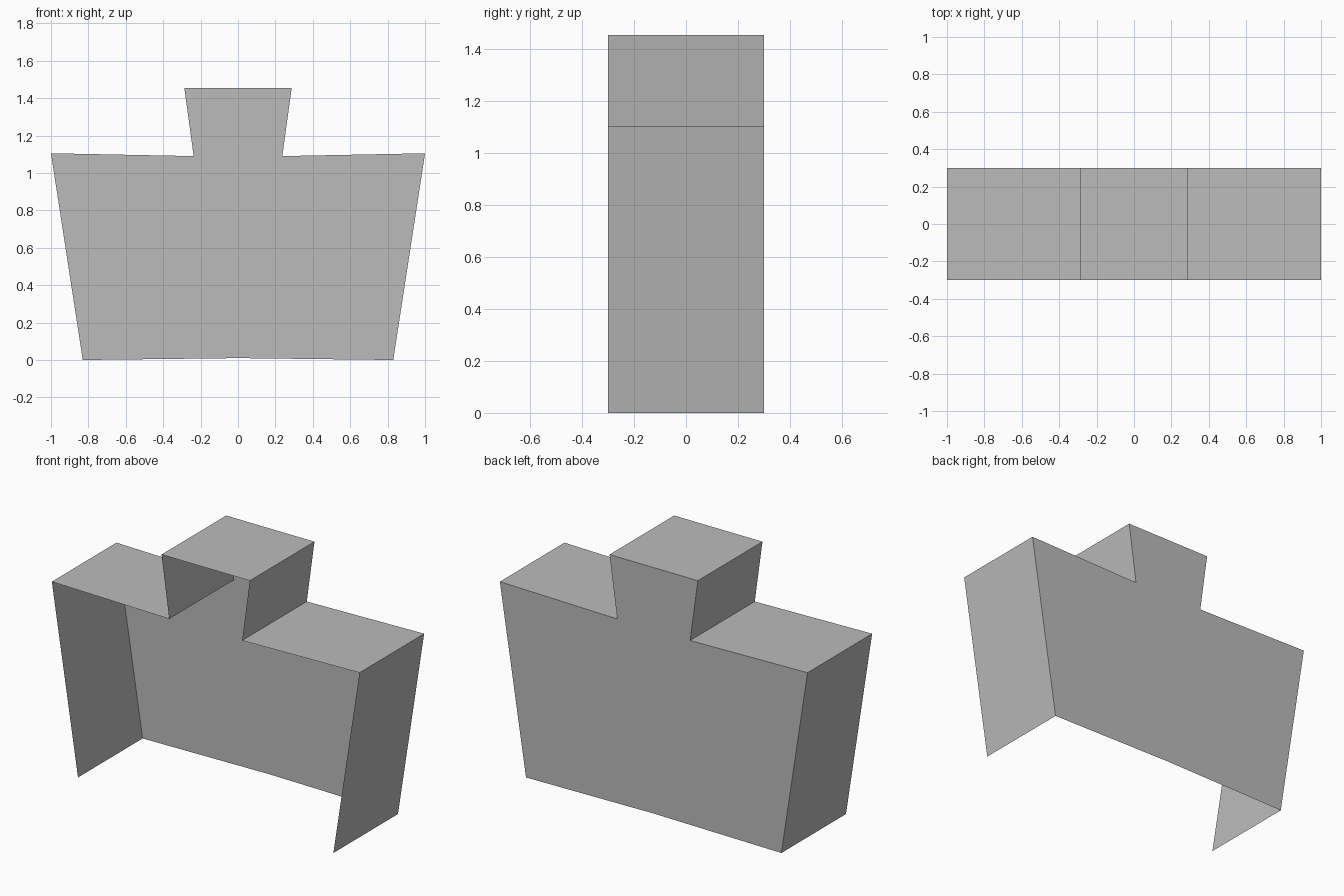
import bpy

if "Cube" in bpy.data.objects:
    bpy.data.objects.remove(bpy.data.objects["Cube"], do_unlink=True)

FRONT, BACK = -0.3, 0.3

grey = bpy.data.materials.new("plain grey")
grey.use_nodes = True
colour = (0.5, 0.5, 0.5, 1)
grey.diffuse_color = colour
grey.node_tree.nodes["Principled BSDF"].inputs["Base Color"].default_value = colour

# Left half of the outline, from bottom centre to top
bottom_mid = (0, 0.01)
foot = (0.83, 0)
shoulder = (1, 1.105)
neck_base = (0.237, 1.09)
neck_top = (0.287, 1.455)


def mirror(point):
    return (-point[0], point[1])


def make_panel(name, verts):
    mesh = bpy.data.meshes.new(name)
    mesh.from_pydata(verts, [], [list(range(len(verts)))])
    mesh.materials.append(grey)
    obj = bpy.data.objects.new(name, mesh)
    bpy.context.collection.objects.link(obj)
    return obj


def make_wall(name, a, b):
    """Thin sheet running front to back along outline edge a-b."""
    return make_panel(name, [(a[0], FRONT, a[1]), (a[0], BACK, a[1]),
                             (b[0], BACK, b[1]), (b[0], FRONT, b[1])])


# Back panel: the full outline as one flat sheet, facing +y
half = [foot, shoulder, neck_base, neck_top]
outline = [bottom_mid] + [mirror(p) for p in half] + half[::-1]
make_panel("back_panel", [(x, BACK, z) for x, z in outline])

# Side walls, shoulders and neck sides, mirrored; front and bottom stay open
edges = {"side_wall": (foot, shoulder),
         "shoulder_top": (shoulder, neck_base),
         "neck_side": (neck_base, neck_top)}
for part, (a, b) in edges.items():
    make_wall("left_" + part, a, b)
    make_wall("right_" + part, mirror(b), mirror(a))

# Neck cap
make_wall("neck_cap", neck_top, mirror(neck_top))
